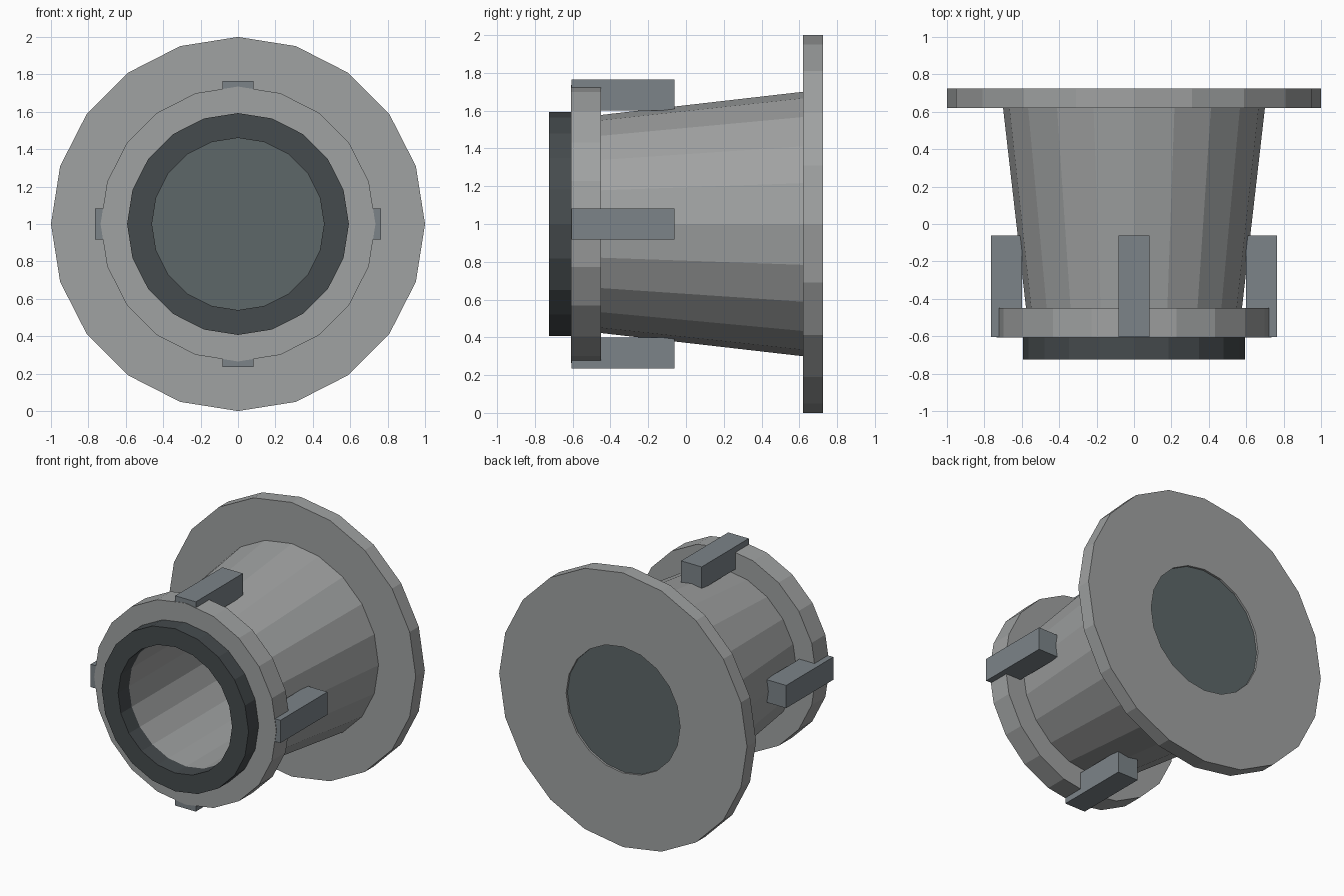
import bpy, bmesh, math
from mathutils import Matrix, Vector

if "Cube" in bpy.data.objects:
    bpy.data.objects.remove(bpy.data.objects["Cube"])

SIDES = 20
CENTRE_Z = 1.0


def material(name, r, g, b):
    m = bpy.data.materials.new(name)
    m.diffuse_color = (r, g, b, 1)
    m.use_nodes = True
    m.node_tree.nodes["Principled BSDF"].inputs["Base Color"].default_value = m.diffuse_color
    return m


def add_object(name, bm, mat):
    bmesh.ops.recalc_face_normals(bm, faces=bm.faces)
    mesh = bpy.data.meshes.new(name)
    bm.to_mesh(mesh)
    bm.free()
    mesh.materials.append(mat)
    ob = bpy.data.objects.new(name, mesh)
    bpy.context.collection.objects.link(ob)
    return ob


def lathe(name, profile, mat):
    """Turn a closed (radius, y) profile around the y axis."""
    bm = bmesh.new()
    rings = []
    for i in range(SIDES):
        a = 2 * math.pi * i / SIDES
        rings.append([bm.verts.new((r * math.cos(a), y, CENTRE_Z + r * math.sin(a)))
                      for r, y in profile])
    n = len(profile)
    for i in range(SIDES):
        p, q = rings[i], rings[(i + 1) % SIDES]
        for j in range(n):
            k = (j + 1) % n
            bm.faces.new((p[j], q[j], q[k], p[k]))
    return add_object(name, bm, mat)


steel = material("steel", 0.35, 0.36, 0.36)
lug_grey = material("lug_grey", 0.20, 0.23, 0.25)
rubber = material("rubber", 0.06, 0.07, 0.075)
plate = material("plate", 0.11, 0.135, 0.14)

# Tapered hollow body with the wide rear flange
lathe("flanged_body", [(0.46, -0.60), (0.56, -0.60), (0.70, 0.62),
                       (1.0, 0.62), (1.0, 0.725), (0.46, 0.725)], steel)

# Collar around the narrow end
lathe("collar", [(0.50, -0.608), (0.735, -0.608), (0.735, -0.45), (0.50, -0.45)], steel)

# Dark sealing ring at the mouth
lathe("seal_ring", [(0.46, -0.725), (0.593, -0.725), (0.593, -0.60), (0.46, -0.60)], rubber)

# Disc closing the rear opening, slightly recessed
bm = bmesh.new()
bmesh.ops.create_cone(bm, cap_ends=True, segments=SIDES, radius1=0.46, radius2=0.46, depth=0.02,
                      matrix=Matrix.Translation((0, 0.70, CENTRE_Z)) @ Matrix.Rotation(math.pi / 2, 4, 'X'))
add_object("rear_disc", bm, plate)

# Four lugs around the collar
for i, side in enumerate(("top", "right", "bottom", "left")):
    bm = bmesh.new()
    bmesh.ops.create_cube(bm, size=1)
    bmesh.ops.scale(bm, vec=Vector((0.166, 0.543, 0.165)), verts=bm.verts)
    bmesh.ops.translate(bm, vec=Vector((0, -0.3335, 0.6825)), verts=bm.verts)
    bm.transform(Matrix.Translation((0, 0, CENTRE_Z)) @ Matrix.Rotation(i * math.pi / 2, 4, 'Y'))
    add_object("lug_" + side, bm, lug_grey)
